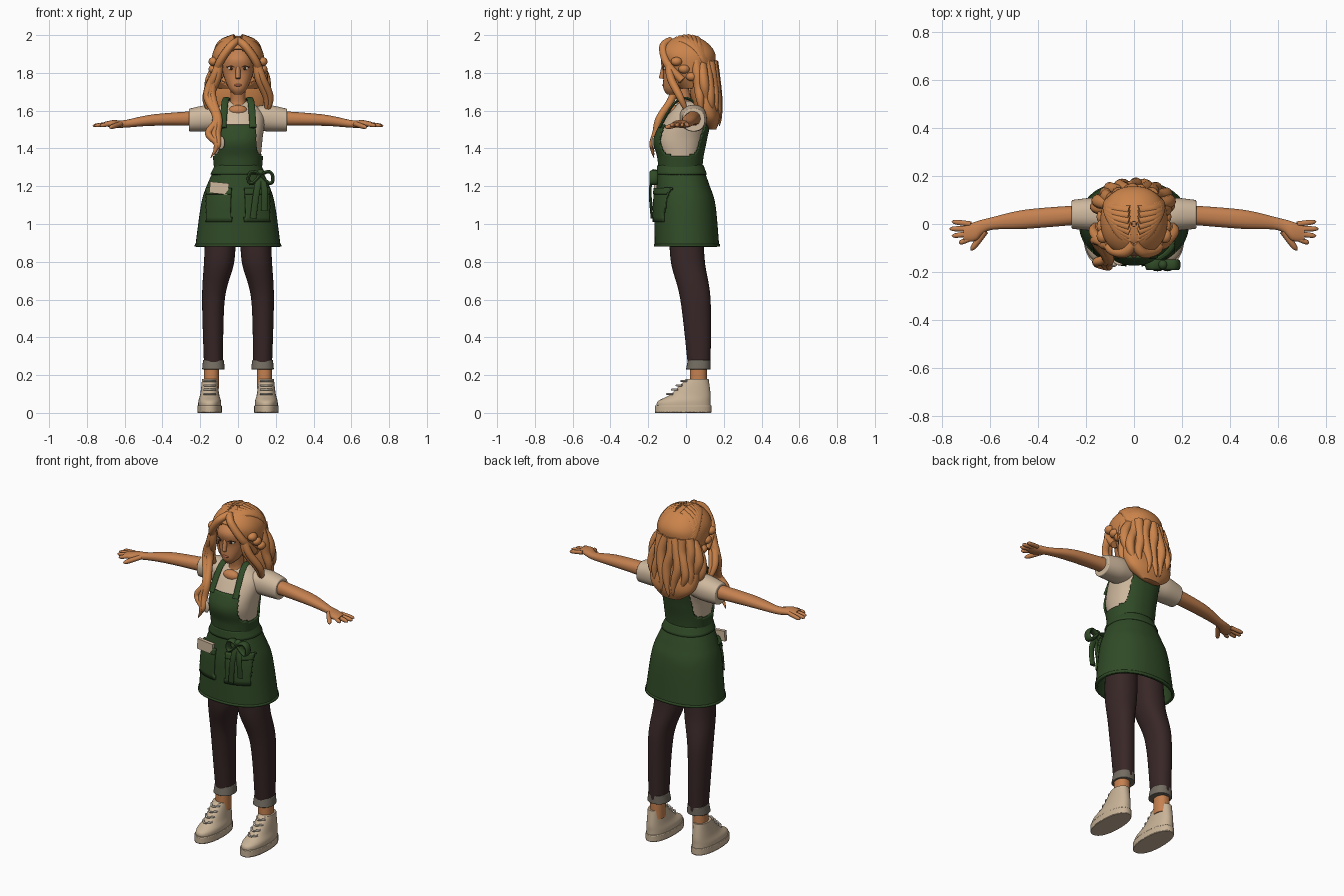
import bpy, bmesh, math
from mathutils import Vector, Matrix

default_cube = bpy.data.objects.get("Cube")
if default_cube:
    bpy.data.objects.remove(default_cube, do_unlink=True)

FORWARD, SIDEWAYS, UPWARD = Vector((0, -1, 0)), Vector((1, 0, 0)), Vector((0, 0, 1))
DIAGONAL = SIDEWAYS - FORWARD + UPWARD
FINE = 160


def material(name, red, green, blue):
    result = bpy.data.materials.new(name)
    result.use_nodes = True
    colour = (red, green, blue, 1)
    result.diffuse_color = colour
    result.node_tree.nodes["Principled BSDF"].inputs["Base Color"].default_value = colour
    return result


SKIN = material("warm skin", .56, .22, .08)
HAIR = material("copper hair", .6, .23, .07)
SHIRT = material("cream cotton", .62, .48, .34)
GREEN = material("forest green", .03, .07, .02)
BROWN = material("dark brown cloth", .04, .02, .02)
GREY = material("grey cuff", .17, .15, .12)
CANVAS = material("beige canvas", .58, .45, .31)
WHITE = material("eye white", .7, .62, .52)
DARK = material("dark lash", .05, .02, .01)
LIP = material("lip", .42, .12, .06)


def finish(name, mesh_builder, mat, mirror=False, thick=0, bevel=0):
    bmesh.ops.recalc_face_normals(mesh_builder, faces=mesh_builder.faces)
    mesh = bpy.data.meshes.new(name)
    mesh_builder.to_mesh(mesh)
    mesh_builder.free()
    mesh.materials.append(mat)
    mesh.shade_smooth()
    mesh.set_sharp_from_angle(angle=math.radians(50))
    part = bpy.data.objects.new(name, mesh)
    bpy.context.scene.collection.objects.link(part)
    if thick:
        cloth = part.modifiers.new("cloth thickness", 'SOLIDIFY')
        cloth.thickness, cloth.offset = thick, 0
    if bevel:
        edge = part.modifiers.new("soft edge", 'BEVEL')
        edge.width, edge.segments = bevel, 3
        edge.angle_limit = math.radians(50)
    if mirror:
        part.modifiers.new("other side", 'MIRROR')


def spline(rows, steps):
    """Catmull-Rom curve through rows of numbers."""
    result, last = [], len(rows) - 1
    for i in range(last):
        before, start, end, after = rows[max(i - 1, 0)], rows[i], rows[i + 1], rows[min(i + 2, last)]
        for step in range(steps):
            t = step / steps
            result.append([b + t / 2 * (c - a + t * (2 * a - 5 * b + 4 * c - d + t * (3 * b - a - 3 * c + d)))
                           for a, b, c, d in zip(before, start, end, after)])
    return result + [list(rows[-1])]


def loft(name, mat, rows, across=SIDEWAYS, along=None, sides=48, steps=10, taper=0,
         grow=0, keep=None, **finishing):
    """Skin oval rings (x, y, z, half width, half depth) along a smooth path."""
    points = spline(rows, steps)
    last = len(points) - 1
    builder = bmesh.new()
    rings = []
    for i, (x, y, z, width, depth) in enumerate(points):
        ahead, behind = points[min(i + 1, last)], points[max(i - 1, 0)]
        direction = along or (Vector(ahead[:3]) - Vector(behind[:3])).normalized()
        side = (across - direction * across.dot(direction)).normalized()
        other = direction.cross(side)
        scale = max(1 - (i / last) ** taper, .1) if taper else 1
        ring = []
        for k in range(sides):
            angle = math.tau * k / sides
            u, v = [math.copysign(abs(w) ** .9, w) for w in (math.cos(angle), math.sin(angle))]
            offset = side * (width * scale + grow) * u + other * (depth * scale + grow) * v
            ring.append(builder.verts.new(Vector((x, y, z)) + offset))
        rings.append(ring)
    for lower, upper in zip(rings, rings[1:]):
        for k in range(sides):
            builder.faces.new((lower[k - 1], lower[k], upper[k], upper[k - 1]))
    if keep:
        unwanted = [face for face in builder.faces if not keep(face.calc_center_median())]
        bmesh.ops.delete(builder, geom=unwanted, context='FACES')
    else:
        builder.faces.new(rings[0])
        builder.faces.new(rings[-1])
    finish(name, builder, mat, **finishing)


def stack(name, mat, rows, x=0, **options):
    """Upright loft from rows of height, half width, front and back."""
    rings = [(x, (front + back) / 2, z, width, (back - front) / 2) for z, width, front, back in rows]
    loft(name, mat, rings, along=UPWARD, **options)


def strand(name, mat, path, radius, depth=None, across=DIAGONAL, sides=12, **options):
    rings = [(*point, radius, depth or radius) for point in path]
    loft(name, mat, rings, across=across, sides=sides, **options)


def ball(name, mat, place, size, mirror=False):
    builder = bmesh.new()
    bmesh.ops.create_uvsphere(builder, u_segments=20, v_segments=12, radius=1,
                              matrix=Matrix.Translation(place) @ Matrix.Diagonal((*size, 1)))
    finish(name, builder, mat, mirror=mirror)


# Legs, cuffs and ankles
loft("trouser_legs", BROWN, [(.09, 0, 1, .08, .09), (.1, .01, .8, .08, .09), (.13, .05, .6, .06, .08),
                             (.13, .07, .25, .05, .06)], along=UPWARD, mirror=True)
stack("trouser_cuffs", GREY, [(.23, .06, 0, .13), (.28, .055, .01, .13)], x=.13, bevel=.01, mirror=True)
stack("ankles", SKIN, [(.13, .04, .02, .11), (.25, .04, .02, .11)], x=.14, mirror=True)

# High-top shoes with laces
stack("shoe_uppers", CANVAS, [(.02, .06, -.15, .13), (.06, .06, -.15, .13), (.1, .05, -.08, .13),
                              (.18, .04, 0, .12)], x=.15, bevel=.01, mirror=True)
stack("shoe_soles", CANVAS, [(0, .06, -.16, .13), (.04, .06, -.16, .13)], x=.15, grow=.004,
      bevel=.01, mirror=True)
for rung in range(4):
    y, z = .025 * rung - .09, .023 * rung + .1
    strand("shoe_laces", WHITE, [(.12, y + .02, z), (.15, y - .01, z), (.18, y + .02, z)], .005,
           across=UPWARD, mirror=True)

# Torso, sleeves and neck
torso = [(1.24, .11, -.13, .07), (1.35, .12, -.14, .08), (1.45, .13, -.16, .1),
         (1.57, .14, -.1, .12), (1.63, .09, -.05, .08), (1.65, .05, -.03, .04)]
stack("shirt_body", SHIRT, torso)
loft("shirt_sleeves", SHIRT, [(.08, .03, 1.56, .07, .06), (.16, .04, 1.56, .07, .07), (.26, .04, 1.55, .06, .06)],
     across=FORWARD, along=SIDEWAYS, bevel=.01, mirror=True)
stack("neck", SKIN, [(1.6, .06, -.06, .04), (1.65, .04, -.05, .03), (1.74, .04, -.07, .01)])
ball("neckline_skin", SKIN, (0, -.06, 1.6), (.05, .03, .03))

# Arms, hands and fingers
loft("arms", SKIN, [(.2, .04, 1.56, .04, .04), (.45, .02, 1.55, .04, .03), (.6, 0, 1.53, .026, .02),
                    (.66, -.03, 1.53, .04, .02), (.71, -.04, 1.53, .03, .01)],
     across=FORWARD, along=SIDEWAYS, mirror=True)
for finger in range(4):
    reach = .77 - .01 * (finger - 1) ** 2
    strand("fingers", SKIN, [(.68, -.02 * finger, 1.53), (reach, .01 - .03 * finger, 1.52)], .011,
           across=FORWARD, taper=8, mirror=True)
strand("thumbs", SKIN, [(.62, -.03, 1.53), (.65, -.07, 1.52), (.68, -.11, 1.51)], .013, taper=8, mirror=True)


# Apron bib, cut away around the arm openings
def in_bib(place):
    half_width = .09 + .05 * (1.53 - place.z) + 1.4 * max(0, 1.38 - place.z)
    return abs(place.x) < half_width and place.z < (1.53 if place.y < 0 else 1.6)


stack("apron_bib", GREEN, torso, sides=FINE, grow=.007, keep=in_bib, thick=.01)
strand("apron_straps", GREEN, [(.08, -.14, 1.51), (.07, -.06, 1.64), (.06, .02, 1.66), (.08, .12, 1.57)],
       .018, depth=.007, across=SIDEWAYS, mirror=True)

# Apron skirt; band, hem and pockets follow its surface
skirt = [(1.31, .11, -.14, .08), (1.2, .16, -.15, .12), (1.1, .19, -.16, .15), (.88, .22, -.16, .17)]
stack("apron_skirt", GREEN, skirt, keep=lambda place: True, thick=.012)
stack("skirt_hem", GREEN, skirt, grow=.005, keep=lambda place: place.z < .9, thick=.01)
stack("waist_band", GREEN, skirt, grow=.008, keep=lambda place: place.z > 1.26, thick=.01)


def pocket(name, side, bottom, grow):
    def inside(place):
        return place.y < 0 and abs(place.x * side - .1) < .065 and bottom < place.z < 1.19
    stack(name, GREEN, skirt, sides=FINE, grow=grow, keep=inside, thick=.014)


for side in (-1, 1):
    pocket("pocket", side, bottom=1.02, grow=.01)
    pocket("pocket_edge", side, bottom=1.16, grow=.015)
notepad = bmesh.new()
bmesh.ops.create_cube(notepad, size=1, matrix=Matrix.Translation((-.1, -.16, 1.19))
                      @ Matrix.Rotation(.1, 4, 'Y') @ Matrix.Diagonal((.1, .02, .06, 1)))
finish("pocket_notepad", notepad, SHIRT)

# Bow on the waist
ball("bow_knot", GREEN, (.12, -.17, 1.27), (.02, .02, .02))
for side in (-1, 1):
    turns = [math.pi * i / 8 for i in range(9)]
    loop = [(.12 + side * .065 * math.sin(t), -.17, 1.26 + .03 * math.sin(2 * t) - .02 * math.sin(t))
            for t in turns]
    strand("bow_loop", GREEN, loop, .022, depth=.009, across=FORWARD)
    strand("bow_tail", GREEN, [(.12, -.17, 1.27), (.12 + side * .02, -.19, 1.18),
                               (.11 + side * .03, -.18, 1.05 + side * .02)], .017, depth=.007, across=SIDEWAYS)

# Head and face
stack("head", SKIN, [(1.685, .02, -.1, -.05), (1.72, .05, -.12, 0), (1.8, .08, -.12, .05),
                     (1.88, .08, -.13, .08), (1.96, .03, -.05, .03)])
strand("nose", SKIN, [(0, -.115, 1.84), (0, -.125, 1.8), (0, -.13, 1.77)], .012)
ball("nose_tip", SKIN, (0, -.132, 1.778), (.011, .011, .009))
ball("eyes", WHITE, (.036, -.11, 1.825), (.018, .009, .01), mirror=True)
ball("irises", DARK, (.035, -.118, 1.825), (.008, .004, .009), mirror=True)
for name, mat, z, radius in (("eyelashes", DARK, 1.83, .004), ("eyebrows", HAIR, 1.855, .006)):
    strand(name, mat, [(.017, -.122, z), (.036, -.119, z + .008), (.058, -.102, z)], radius, mirror=True)
ball("lips", LIP, (0, -.118, 1.735), (.02, .008, .007))
ball("ears", SKIN, (.085, -.02, 1.8), (.01, .02, .03), mirror=True)
ball("earrings", DARK, (.095, -.04, 1.765), (.006, .006, .012), mirror=True)


# Hair cap, open around the face
def off_face(place):
    return place.y > -.035 or place.z > 1.925 - 9 * place.x ** 2


stack("hair_cap", HAIR, [(1.72, .1, -.03, .14), (1.8, .13, -.09, .14), (1.9, .13, -.13, .15),
                         (1.97, .08, -.08, .09), (1.99, .01, -.01, .01)], sides=FINE, keep=off_face, thick=.01)

# Locks swept from the parting to the back of the head
for row in range(8):
    f = row / 7
    start, middle, end = Vector((.1, f - .7, .8)), Vector((1, .1, .8 - f)), Vector((.1, 1, .1 - .2 * f))
    path = []
    for t in (0, .2, .4, .6, .8, 1):
        way = (start.lerp(middle, t)).lerp(middle.lerp(end, t), t).normalized()
        path.append(way * .13 + Vector((0, .01, 1.855)))
    strand("swept_lock", HAIR, path, .022, taper=6, mirror=True)
strand("parting_locks", HAIR, [(0, -.08, 1.97), (.04, -.12, 1.94), (.1, -.1, 1.85), (.12, -.02, 1.76)],
       .021, mirror=True)
for curl in range(3):
    ball("side_curls", HAIR, (.13, .04 * curl - .05, 1.86 - .04 * curl), (.026, .03, .024), mirror=True)

# Loose hair down the back, with wavy locks
stack("back_hair", HAIR, [(1.88, .1, .02, .14), (1.7, .15, .02, .16), (1.57, .14, .06, .18),
                          (1.5, .06, .12, .16)])
for column in range(11):
    angle = math.pi * (column - 5) / 9.5
    sine, cosine = math.sin(angle), math.cos(angle)
    length = .36 - .09 * abs(sine) - .02 * (column % 2)
    path = []
    for t in (0, .25, .5, .75, 1):
        swell = .1 + .05 * math.sin(2.4 * t)
        wave = .012 * math.sin(7 * t + 2 * column)
        path.append((swell * sine + wave, .06 + .03 * t + .09 * cosine * (swell + .5) / .65, 1.86 - length * t))
    strand("back_lock", HAIR, path, .027, taper=5)

# Face-framing locks and the long locks over the chest
for layer in (0, .02):
    strand("framing_locks", HAIR, [(.1, -.09, 1.85), (.11 + layer, -.08, 1.77), (.15 + layer, -.03, 1.67),
                                   (.15, .01, 1.58)], .021, taper=5, mirror=True)
for twist in range(3):
    shift, sway = .014 * (twist - 1), .012 * math.cos(2 * twist)
    strand("chest_lock", HAIR, [(-.12, -.08, 1.8), (-.15 + shift, -.07, 1.68), (-.11 + shift + sway, -.14, 1.56),
                                (-.13 + shift - sway, -.16, 1.48), (-.11 + shift + sway, -.18, 1.42),
                                (-.13 + shift, -.17, 1.35 + .02 * twist)], .02, taper=5)
ball("chest_pin", SHIRT, (-.09, -.17, 1.43), (.02, .01, .035))
